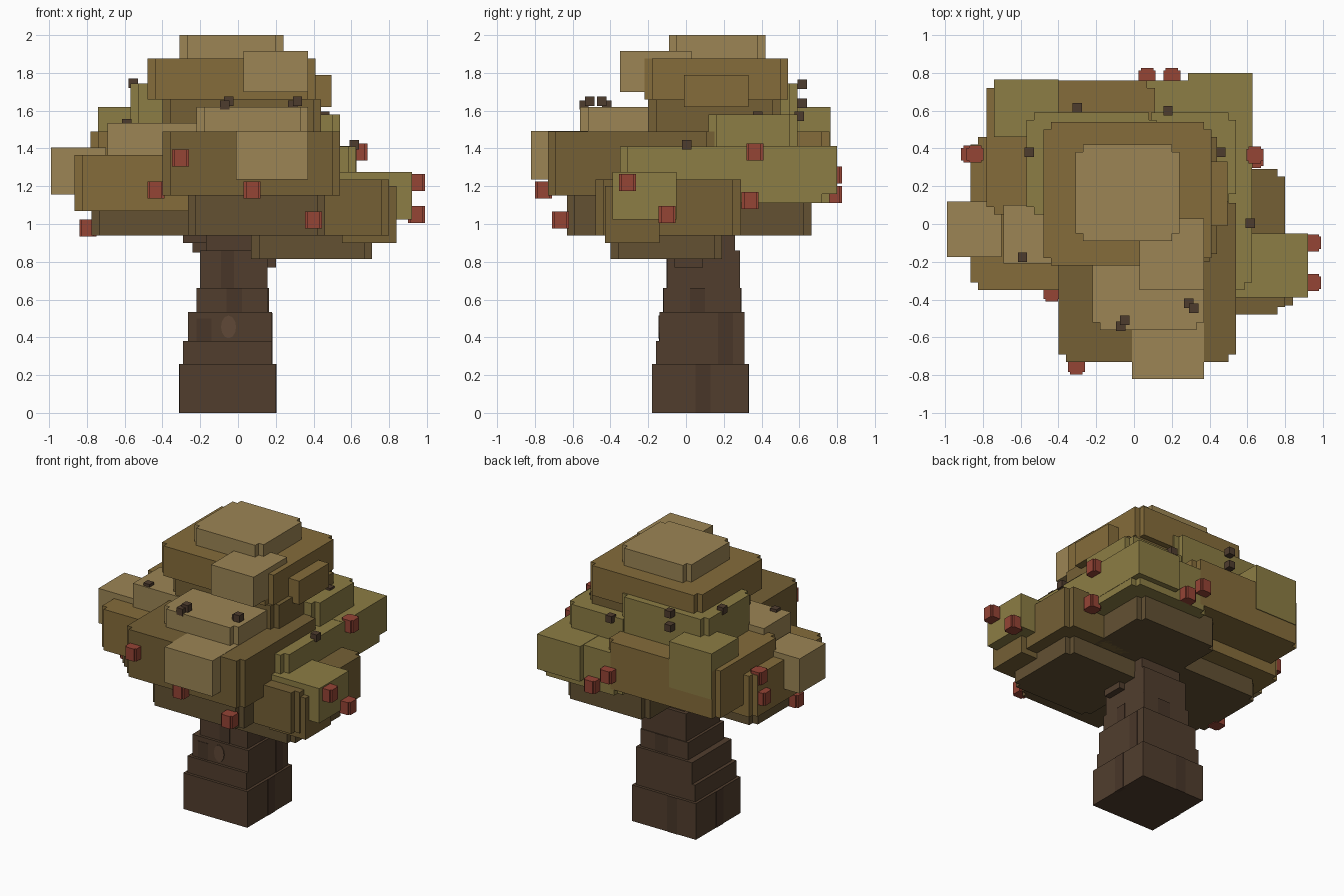
import bpy, bmesh, math

if "Cube" in bpy.data.objects:
    bpy.data.objects.remove(bpy.data.objects["Cube"])


def material(name, hexcode):
    rgb = [(int(hexcode[i:i + 2], 16) / 255) ** 2.2 for i in (0, 2, 4)]
    m = bpy.data.materials.new(name)
    m.diffuse_color = (*rgb, 1)
    m.use_nodes = True
    m.node_tree.nodes["Principled BSDF"].inputs["Base Color"].default_value = m.diffuse_color
    return m


TAN = material("tan_leaf", "9B8455")
BROWN = material("brown_leaf", "846C3D")
OLIVE = material("olive_leaf", "8B7C46")
DEEP = material("deep_leaf", "746038")
SHADE = material("shaded_leaf", "635236")
BARK = material("bark", "524031")
BARK_DARK = material("dark_bark", "4A392D")
KNOT = material("knot", "604A3A")
RED = material("red_fruit", "944638")
TWIG = material("twig", "4F3E31")


def block(name, x, y, z, mat, notch=0.0):
    """Upright block from (min, max) ranges, optionally with stepped corners."""
    (x0, x1), (y0, y1), n = x, y, notch
    if n:
        pts = [(x0 + n, y0), (x1 - n, y0), (x1 - n, y0 + n), (x1, y0 + n),
               (x1, y1 - n), (x1 - n, y1 - n), (x1 - n, y1), (x0 + n, y1),
               (x0 + n, y1 - n), (x0, y1 - n), (x0, y0 + n), (x0 + n, y0 + n)]
    else:
        pts = [(x0, y0), (x1, y0), (x1, y1), (x0, y1)]
    bm = bmesh.new()
    base = bm.faces.new([bm.verts.new((px, py, z[0])) for px, py in pts])
    ext = bmesh.ops.extrude_face_region(bm, geom=[base])
    for v in ext["geom"]:
        if isinstance(v, bmesh.types.BMVert):
            v.co.z = z[1]
    # extrusion may drop the source cap, so close the bottom again
    edges = [e for e in bm.edges if e.is_boundary]
    if edges:
        bmesh.ops.holes_fill(bm, edges=edges)
    bmesh.ops.recalc_face_normals(bm, faces=bm.faces)
    me = bpy.data.meshes.new(name)
    bm.to_mesh(me)
    bm.free()
    me.materials.append(mat)
    ob = bpy.data.objects.new(name, me)
    bpy.context.collection.objects.link(ob)
    return ob


def cube(name, c, s, mat, notch=0.0):
    return block(name, *[(v - s / 2, v + s / 2) for v in c], mat, notch)


# Tapering stepped trunk
for x, y, z in [((-.31, .20), (-.18, .33), (0, .26)),
                ((-.29, .18), (-.16, .31), (.26, .38)),
                ((-.265, .18), (-.14, .31), (.38, .535)),
                ((-.22, .16), (-.12, .29), (.535, .66)),
                ((-.20, .155), (-.10, .285), (.66, .86)),
                ((-.17, .15), (-.08, .26), (.86, 1.1))]:
    block("trunk_step", x, y, z, BARK)

# Short boughs under the crown
block("bough_left", (-.29, -.07), (.0, .14), (.90, 1.0), BARK)
block("bough_left_root", (-.24, -.07), (.02, .12), (.85, .92), BARK)
block("bough_right", (.10, .20), (-.06, .09), (.77, .90), BARK)

# Bark streaks and knot
for x, y, z in [((-.09, -.02), (-.103, -.09), (.66, .86)),
                ((-.22, -.14), (-.143, -.13), (.38, .50)),
                ((-.06, .02), (-.123, -.11), (.535, .66)),
                ((.177, .203), (.05, .13), (0, .26)),
                ((.17, .183), (.17, .25), (.26, .53)),
                ((.15, .163), (.02, .10), (.535, .66)),
                ((-.16, -.08), (.30, .333), (0, .26)),
                ((-.06, .04), (.28, .293), (.535, .66)),
                ((-.313, -.30), (.02, .10), (0, .26))]:
    block("bark_streak", x, y, z, BARK_DARK)
bpy.ops.mesh.primitive_cylinder_add(vertices=12, radius=1, depth=1, location=(-.05, -.14, .455),
                                    rotation=(math.pi / 2, 0, 0))
knot = bpy.context.object
knot.name = "trunk_knot"
knot.scale = (.04, .06, .012)
knot.data.materials.append(KNOT)

# Main leaf masses with stepped corners
for name, x, y, z, mat in [
        ("lower_left_leaves", (-.775, -.05), (-.25, .33), (.94, 1.15), SHADE),
        ("lower_back_leaves", (-.15, .50), (.0, .665), (.94, 1.16), SHADE),
        ("lower_front_leaves", (-.265, .46), (-.63, .20), (.94, 1.16), SHADE),
        ("lower_right_leaves", (.07, .71), (-.40, .19), (.815, 1.0), SHADE),
        ("right_leaves", (.07, .80), (-.48, .29), (.94, 1.235), DEEP),
        ("left_leaves", (-.865, -.10), (-.35, .46), (1.07, 1.365), BROWN),
        ("front_leaves", (-.40, .54), (-.73, .15), (1.15, 1.49), DEEP),
        ("back_left_leaves", (-.78, .11), (.05, .76), (1.15, 1.49), BROWN),
        ("back_right_leaves", (.0, .625), (-.35, .76), (1.11, 1.41), OLIVE),
        ("front_upper_leaves", (-.22, .37), (-.56, -.05), (1.49, 1.62), TAN),
        ("back_upper_leaves", (-.57, .12), (.05, .59), (1.49, 1.745), OLIVE),
        ("right_upper_leaves", (.05, .54), (.12, .59), (1.41, 1.58), OLIVE),
        ("core_leaves", (-.40, .44), (-.20, .50), (1.3, 1.66), DEEP),
        ("upper_leaves", (-.48, .41), (-.22, .54), (1.66, 1.875), BROWN),
        ("crown_cap", (-.31, .24), (-.09, .42), (1.875, 2.0), TAN)]:
    block(name, x, y, z, mat, .04)

# Plain clumps jutting from the masses
for x, y, z, mat in [
        ((-.01, .37), (-.82, -.35), (1.235, 1.492), TAN),
        ((.03, .37), (-.35, .03), (1.70, 1.915), TAN),
        ((.30, .495), (-.01, .33), (1.62, 1.79), BROWN),
        ((-.99, -.70), (-.175, .12), (1.155, 1.405), TAN),
        ((-.69, -.22), (-.21, .10), (1.365, 1.535), TAN),
        ((-.74, -.40), (.46, .765), (1.29, 1.62), OLIVE),
        ((.285, .627), (.30, .80), (1.16, 1.412), OLIVE),
        ((.55, .84), (-.43, -.14), (.90, 1.20), DEEP),
        ((.54, .92), (-.39, -.05), (1.025, 1.275), OLIVE)]:
    block("leaf_clump", x, y, z, mat)

# Hanging fruit
for c in [(-.305, -.75, 1.35), (.075, -.755, 1.18), (.40, -.665, 1.02), (-.435, -.365, 1.18),
          (.945, -.31, 1.22), (.945, -.10, 1.05), (.64, .365, 1.38), (.64, .34, 1.125),
          (-.795, -.11, .98), (-.84, .37, 1.34), (-.87, .37, 1.2),
          (.07, .78, 1.26), (.20, .78, 1.155)]:
    cube("fruit", c, .09, RED, .012)

# Twigs poking out of the leaves
for c in [(-.30, .615, 1.64), (-.555, .38, 1.745), (.18, .60, 1.57), (.46, .38, 1.57),
          (.615, .005, 1.42), (-.59, -.175, 1.53), (-.05, -.51, 1.65), (-.07, -.54, 1.63),
          (.29, -.42, 1.63), (.315, -.445, 1.65), (-.30, .615, 1.74)]:
    cube("twig", c, .05, TWIG)
